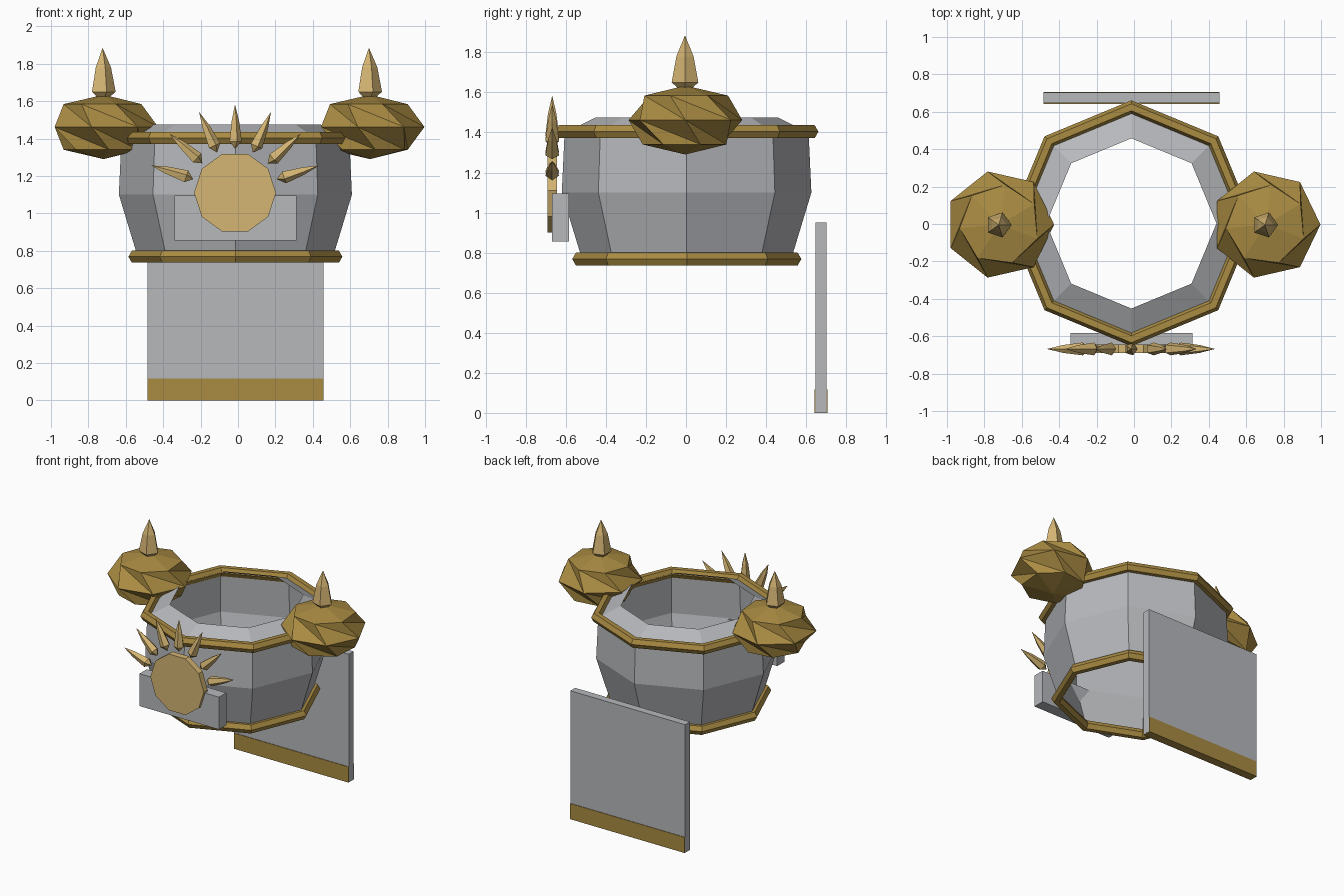
import bpy, bmesh, math
from mathutils import Matrix, Vector

if "Cube" in bpy.data.objects:
    bpy.data.objects.remove(bpy.data.objects["Cube"])

CX = -0.014  # the armour's middle line


def material(name, rgb):
    m = bpy.data.materials.new(name)
    m.diffuse_color = (*rgb, 1)
    m.use_nodes = True
    m.node_tree.nodes["Principled BSDF"].inputs["Base Color"].default_value = m.diffuse_color
    return m


STEEL = material("steel grey", (0.47, 0.48, 0.50))
GOLD = material("dark gold", (0.40, 0.26, 0.055))
PALE = material("pale gold", (0.66, 0.46, 0.17))


def make(name, bm, mat):
    bmesh.ops.recalc_face_normals(bm, faces=bm.faces)
    me = bpy.data.meshes.new(name)
    bm.to_mesh(me)
    bm.free()
    me.materials.append(mat)
    ob = bpy.data.objects.new(name, me)
    bpy.context.collection.objects.link(ob)
    return ob


def box(name, lo, hi, mat):
    bm = bmesh.new()
    bmesh.ops.create_cube(bm, size=1)
    for v in bm.verts:
        v.co = [(a + b) / 2 + c * (b - a) for a, b, c in zip(lo, hi, v.co)]
    return make(name, bm, mat)


def lathe(name, profile, sides, mat, matrix, closed=False, twist=0.0):
    """Spin (radius, height) points; radius 0 makes a pole. Twist turns each
    following ring and splits its quads along the long diagonal."""
    bm = bmesh.new()
    rings = []
    for k, (r, z) in enumerate(profile):
        n = sides if r > 0 else 1
        ang = [2 * math.pi * i / sides + twist * (k - len(profile) // 2) for i in range(n)]
        rings.append([bm.verts.new((r * math.cos(a), r * math.sin(a), z)) for a in ang])
    pairs = list(zip(rings, rings[1:]))
    if closed:
        pairs.append((rings[-1], rings[0]))
    for a, b in pairs:
        for i in range(sides):
            j = (i + 1) % sides
            if len(a) == 1:
                bm.faces.new((a[0], b[i], b[j]))
            elif len(b) == 1:
                bm.faces.new((a[i], b[0], a[j]))
            elif twist:
                bm.faces.new((a[i], b[i], b[j]))
                bm.faces.new((a[i], b[j], a[j]))
            else:
                bm.faces.new((a[i], b[i], b[j], a[j]))
    bmesh.ops.transform(bm, matrix=matrix, verts=bm.verts)
    return make(name, bm, mat)


def at(x, y, z):
    return Matrix.Translation((x, y, z))


# eight-sided open breastplate shell with a sloping collar
lathe("torso_shell", [(0.515, 0.76), (0.532, 0.80), (0.623, 1.10), (0.61, 1.38),
                      (0.605, 1.40), (0.455, 1.475)], 8, STEEL, at(CX, 0.003, 0))

# gold rims at the collar and the waist
for name, radius, z in (("collar_rim", 0.62, 1.404), ("waist_rim", 0.535, 0.768)):
    tube = [(radius + 0.037 * math.cos(k * math.pi / 3), 0.037 * math.sin(k * math.pi / 3))
            for k in range(6)]
    lathe(name, tube, 8, GOLD, at(CX, 0.004, z), closed=True)

# twisted shoulder pads, each with a spike
for side, x in (("left", -0.718), ("right", 0.706)):
    pad = [(0, 0.172), (0.215, 0.122), (0.291, 0), (0.215, -0.122), (0, -0.172)]
    lathe(side + "_shoulder_pad", pad, 7, GOLD, at(x, -0.003, 1.462), twist=0.36)
    lathe(side + "_shoulder_spike", [(0, 1.59), (0.07, 1.65), (0.045, 1.78), (0, 1.885)],
          5, PALE, at(x - 0.006, -0.005, 0))

# chest plate behind the sun
box("chest_plate", (-0.34, -0.668, 0.855), (0.312, -0.583, 1.095), STEEL)

# ten-sided sun disc facing forward
lathe("sun_disc", [(0, -0.023), (0.219, -0.023), (0.219, 0.023), (0, 0.023)], 10, PALE,
      at(CX - 0.002, -0.668, 1.11) @ Matrix.Rotation(math.pi / 2, 4, 'X'))

# seven rays fanned over the sun
for k in range(-3, 4):
    turn = Matrix.Rotation(math.radians(24 * k), 4, 'Y')
    lathe("sun_ray_%d" % (k + 4), [(0, 0.235), (0.036, 0.275), (0.022, 0.385), (0, 0.473)],
          5, PALE, at(CX - 0.002, -0.668, 1.11) @ turn)

# hanging back plate with a gold hem
box("back_plate", (-0.485, 0.646, 0.003), (0.457, 0.702, 0.95), STEEL)
box("back_plate_hem", (-0.484, 0.642, 0.0), (0.456, 0.706, 0.116), GOLD)
